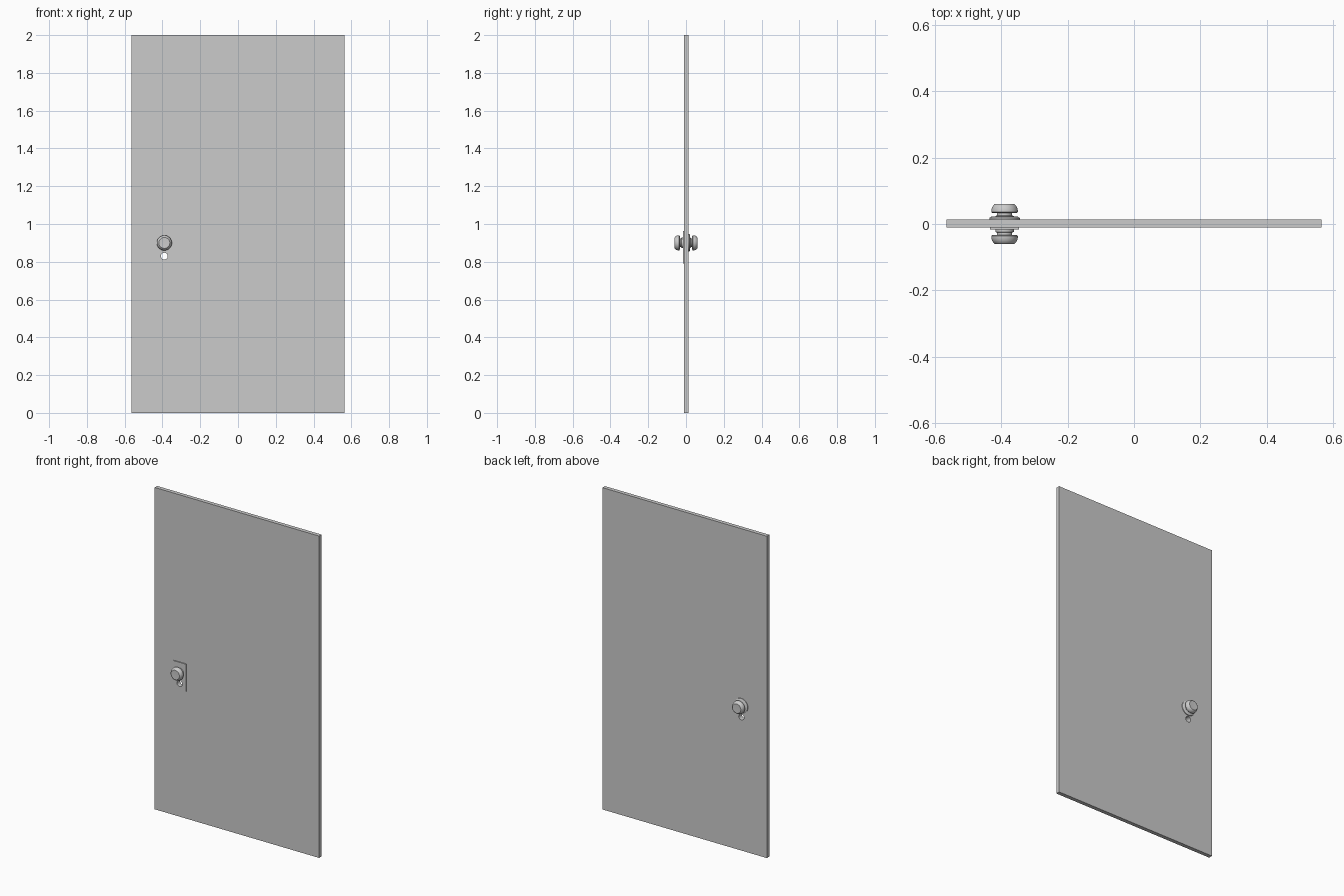
import bpy, bmesh, math
from mathutils import Matrix, Vector

if "Cube" in bpy.data.objects:
    bpy.data.objects.remove(bpy.data.objects["Cube"])

KX, KZ = -0.39, 0.90          # knob centre
HOLE_Z, HOLE_R = 0.83, 0.018  # keyhole
FRONT, BACK = -0.011, 0.0135  # door faces


def finish(name, bm):
    bmesh.ops.recalc_face_normals(bm, faces=bm.faces[:])
    me = bpy.data.meshes.new(name)
    bm.to_mesh(me)
    bm.free()
    ob = bpy.data.objects.new(name, me)
    bpy.context.collection.objects.link(ob)
    return ob


def box(name, lo, hi):
    lo, hi = Vector(lo), Vector(hi)
    bm = bmesh.new()
    bmesh.ops.create_cube(bm, size=1, matrix=Matrix.Translation((lo + hi) / 2)
                          @ Matrix.Diagonal((*(hi - lo), 1)))
    return finish(name, bm)


def lathe(name, profile, side, steps=40):
    """Spin (radius, distance) points about the y axis through the knob centre."""
    bm = bmesh.new()
    vs = [bm.verts.new((KX + r, side * d, KZ)) for r, d in profile]
    es = [bm.edges.new(p) for p in zip(vs, vs[1:])]
    bmesh.ops.spin(bm, geom=vs + es, cent=(KX, 0, KZ), axis=(0, 1, 0),
                   angle=math.tau, steps=steps)
    bmesh.ops.remove_doubles(bm, verts=bm.verts[:], dist=1e-5)
    ob = finish(name, bm)
    bpy.ops.object.select_all(action='DESELECT')
    ob.select_set(True)
    bpy.context.view_layer.objects.active = ob
    bpy.ops.object.shade_smooth_by_angle(angle=math.radians(35))
    return ob


# Door slab and front backplate
slab = box("door_slab", (-0.565, FRONT, 0), (0.565, BACK, 2))
plate = box("front_plate", (KX - 0.044, -0.017, 0.792), (KX + 0.044, FRONT, 0.962))

# Keyhole bored through slab and plate
bm = bmesh.new()
bmesh.ops.create_cone(bm, cap_ends=True, segments=32, radius1=HOLE_R, radius2=HOLE_R,
                      depth=0.2, matrix=Matrix.Translation((KX, 0, HOLE_Z))
                      @ Matrix.Rotation(math.pi / 2, 4, 'X'))
cutter = finish("keyhole_cutter", bm)
cutter.hide_render = True
cutter.hide_set(True)
for ob in (slab, plate):
    mod = ob.modifiers.new("keyhole", 'BOOLEAN')
    mod.operation, mod.solver, mod.object = 'DIFFERENCE', 'EXACT', cutter

# Round rosette on the back
lathe("back_rosette", [(0, BACK), (0.046, BACK), (0.046, 0.018),
                       (0.040, 0.022), (0, 0.022)], 1)

# Matching knobs with collar and neck
knob = [(0, 0.012), (0.028, 0.012), (0.028, 0.024), (0.023, 0.026), (0.023, 0.033),
        (0.036, 0.033), (0.040, 0.036), (0.040, 0.041), (0.038, 0.049),
        (0.034, 0.056), (0.029, 0.060), (0.025, 0.060), (0, 0.058)]
lathe("front_knob", knob, -1)
lathe("back_knob", knob, 1)
